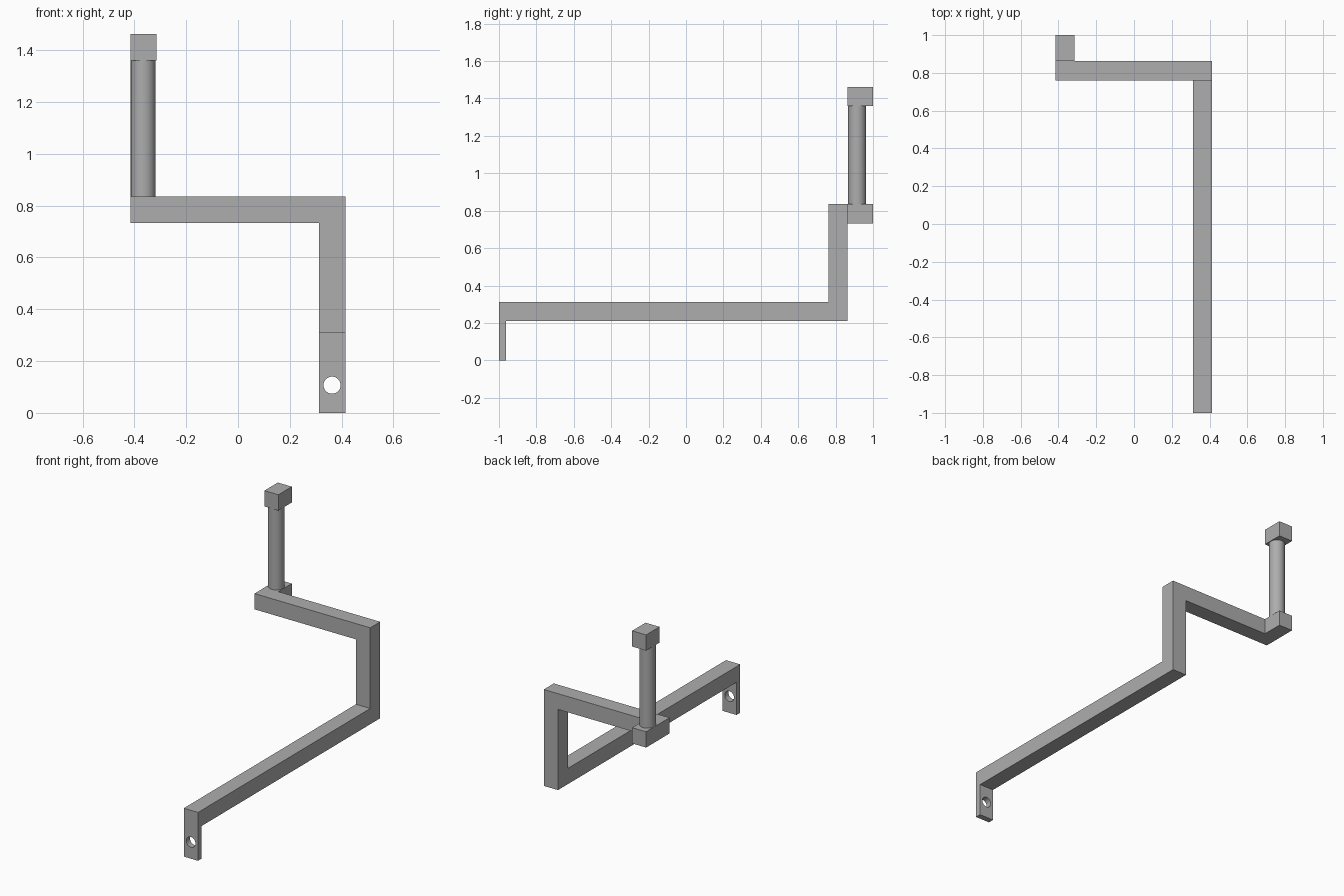
import bpy, bmesh
from mathutils import Vector, Matrix

cube = bpy.data.objects.get("Cube")
if cube:
    bpy.data.objects.remove(cube, do_unlink=True)

steel = bpy.data.materials.new("plain grey")
steel.use_nodes = True
GREY = (0.42, 0.42, 0.42, 1)
steel.diffuse_color = GREY
steel.node_tree.nodes["Principled BSDF"].inputs["Base Color"].default_value = GREY

HALF = 0.051    # half width of the square bar
ARM_X = 0.363
RISER_Y = 0.812
POST = Vector((-0.366, 0.915, 0))


def finish(name, bm):
    bmesh.ops.recalc_face_normals(bm, faces=bm.faces)
    mesh = bpy.data.meshes.new(name)
    bm.to_mesh(mesh)
    bm.free()
    mesh.materials.append(steel)
    ob = bpy.data.objects.new(name, mesh)
    bpy.context.scene.collection.objects.link(ob)
    return ob


def box(name, lo, hi):
    lo, hi = Vector(lo), Vector(hi)
    bm = bmesh.new()
    mat = Matrix.Translation((lo + hi) / 2) @ Matrix.Diagonal((*(hi - lo), 1))
    bmesh.ops.create_cube(bm, size=1, matrix=mat)
    return finish(name, bm)


def cylinder(name, radius, depth, matrix, sides):
    bm = bmesh.new()
    bmesh.ops.create_cone(bm, cap_ends=True, segments=sides, radius1=radius,
                          radius2=radius, depth=depth, matrix=matrix)
    return finish(name, bm)


def mitred_bar(name, path):
    """Sweep a square section along a path with mitred corners."""
    path = [Vector(p) for p in path]
    dirs = [(b - a).normalized() for a, b in zip(path, path[1:])]
    ring = [path[0] + Vector((x * HALF, 0, z * HALF))
            for x, z in ((-1, -1), (1, -1), (1, 1), (-1, 1))]
    bm = bmesh.new()
    rings = [[bm.verts.new(c) for c in ring]]
    for i, d in enumerate(dirs):
        normal = d + dirs[i + 1] if i + 1 < len(dirs) else d
        ring = [c + d * ((path[i + 1] - c).dot(normal) / d.dot(normal)) for c in ring]
        rings.append([bm.verts.new(c) for c in ring])
    for a, b in zip(rings, rings[1:]):
        for k in range(4):
            n = (k + 1) % 4
            bm.faces.new((a[k], a[n], b[n], b[k]))
    bm.faces.new(rings[0])
    bm.faces.new(rings[-1])
    return finish(name, bm)


def boolean(target, other, operation):
    mod = target.modifiers.new(operation.title(), 'BOOLEAN')
    mod.operation = operation
    mod.solver = 'EXACT'
    mod.object = other
    other.hide_render = True
    bpy.context.view_layer.objects.active = target
    bpy.ops.object.modifier_apply(modifier=mod.name)
    bpy.data.objects.remove(other, do_unlink=True)


# Cranked bar: long arm, riser and crossbar
crank = mitred_bar("cranked_bar", [
    (ARM_X, -1, 0.262), (ARM_X, RISER_Y, 0.262),
    (ARM_X, RISER_Y, 0.784), (-0.415, RISER_Y, 0.784)])

# Mounting tab with a bolt hole, fused to the front of the arm
tab = box("mounting_tab", (ARM_X - HALF, -1, 0), (ARM_X + HALF, -0.962, 0.25))
boolean(crank, tab, 'UNION')
turn = Matrix.Translation((ARM_X, -0.98, 0.107)) @ Matrix.Rotation(1.5707963, 4, 'X')
boolean(crank, cylinder("bolt_hole", 0.033, 0.2, turn, 32), 'DIFFERENCE')

# Lug behind the crossbar and matching end block above it
for name, z in (("post_lug", 0.733), ("end_block", 1.36)):
    box(name, (-0.415, 0.863, z), (-0.315, 1, z + 0.102))

# Round post between the two blocks
post = cylinder("round_post", 0.048, 0.525,
                Matrix.Translation(POST + Vector((0, 0, 1.0975))), 48)
bpy.ops.object.select_all(action='DESELECT')
post.select_set(True)
bpy.context.view_layer.objects.active = post
bpy.ops.object.shade_smooth_by_angle()
